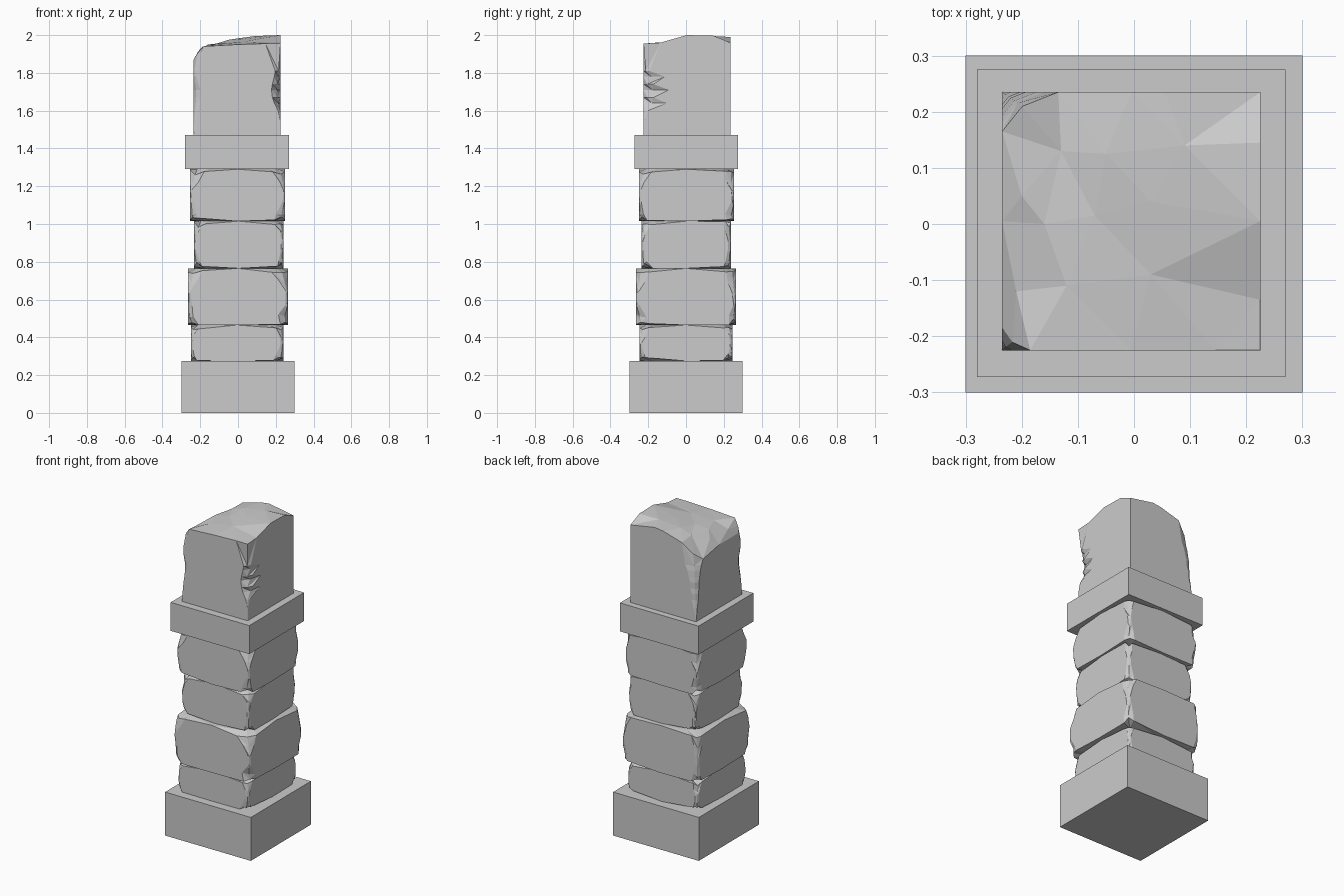
import bpy, bmesh, random
from mathutils import Vector
from mathutils.geometry import delaunay_2d_cdt

random.seed(7)
if "Cube" in bpy.data.objects:
    bpy.data.objects.remove(bpy.data.objects["Cube"])

GREY = (0.6, 0.6, 0.6, 1)
stone_mat = bpy.data.materials.new("grey_stone")
stone_mat.use_nodes = True
stone_mat.diffuse_color = GREY
stone_mat.node_tree.nodes["Principled BSDF"].inputs["Base Color"].default_value = GREY


def finish(name, bm):
    bmesh.ops.recalc_face_normals(bm, faces=bm.faces)
    mesh = bpy.data.meshes.new(name)
    bm.to_mesh(mesh)
    bm.free()
    mesh.materials.append(stone_mat)
    bpy.context.collection.objects.link(bpy.data.objects.new(name, mesh))


def ring(box, chips):
    """Square outline, each corner broken by a chip (length before, length after)."""
    x0, x1, y0, y1 = box
    corners = [Vector(p) for p in ((x0, y0), (x1, y0), (x1, y1), (x0, y1))]
    pts = []
    for i, p in enumerate(corners):
        nxt = corners[(i + 1) % 4]
        u, v = (corners[i - 1] - p).normalized(), (nxt - p).normalized()
        a, b = chips[i]
        pts += [p + u * a, p + (u * a + v * b) * 0.36, p + v * b, (p + nxt) / 2]
    return pts


def skin(bm, rings):
    """Join neighbouring rings with triangles."""
    for low, high in zip(rings, rings[1:]):
        for i in range(len(low)):
            j = (i + 1) % len(low)
            if i % 2:
                tris = (low[i], low[j], high[j]), (low[i], high[j], high[i])
            else:
                tris = (low[i], low[j], high[i]), (low[j], high[j], high[i])
            for t in tris:
                bm.faces.new(t)


def slab(name, box, z0, z1):
    bm = bmesh.new()
    low, high = [[bm.verts.new((x, y, z)) for x, y in
                  ((box[0], box[2]), (box[1], box[2]), (box[1], box[3]), (box[0], box[3]))]
                 for z in (z0, z1)]
    bm.faces.new(low)
    bm.faces.new(high)
    for i in range(4):
        j = (i + 1) % 4
        bm.faces.new((low[i], low[j], high[j], high[i]))
    finish(name, bm)


def rough_block(name, box, z0, z1, size):
    """Block with broken corners, worn most at its top and bottom."""
    bm = bmesh.new()
    rings = []

    def flat_ring(z):
        pts = ring(box, [(size, size)] * 4)
        return [bm.verts.new((p.x * 0.85, p.y * 0.85, z)) for p in pts]

    rings.append(flat_ring(z0))
    for t, wear in ((0, 1), (0.2, 0.65), (0.42, 0.3), (0.62, 0.25), (0.82, 0.6), (1, 1)):
        chips = [[size * wear * random.uniform(0.5, 1.25) for _ in range(2)] for _ in range(4)]
        row = []
        for i, p in enumerate(ring(box, chips)):
            drop = random.uniform(0, 0.022) if i % 4 < 3 else 0
            drop += 0.012 if i % 4 == 1 else 0
            z = z0 + t * (z1 - z0) + (drop if t == 0 else -drop)
            row.append(bm.verts.new((p.x, p.y, z)))
        rings.append(row)
    rings.append(flat_ring(z1))
    skin(bm, rings)
    bm.faces.new(rings[0])
    bm.faces.new(rings[-1])
    finish(name, bm)


# Base and collar
slab("base", (-0.3, 0.3, -0.3, 0.3), 0, 0.275)
slab("collar", (-0.28, 0.27, -0.273, 0.275), 1.29, 1.47)

# Stacked weathered blocks of the shaft
rough_block("lower_block", (-0.25, 0.24, -0.247, 0.245), 0.275, 0.465, 0.055)
rough_block("wide_block", (-0.265, 0.265, -0.265, 0.265), 0.465, 0.765, 0.07)
rough_block("narrow_block", (-0.232, 0.24, -0.235, 0.238), 0.765, 1.015, 0.05)
rough_block("upper_block", (-0.255, 0.25, -0.25, 0.255), 1.015, 1.29, 0.065)

# Broken top piece: level, then chips for front-right, left corners
cap_box = (-0.235, 0.225, -0.225, 0.235)
levels = [(1.47, 0, 0, 0, 0), (1.55, 0, 0, 0.01, 0.015), (1.6, 0.01, 0.02, 0.02, 0.03),
          (1.64, 0.03, 0.12, 0.03, 0.03), (1.67, 0.04, 0.05, 0.035, 0.04),
          (1.71, 0.045, 0.13, 0.035, 0.04), (1.74, 0.04, 0.05, 0.025, 0.05),
          (1.78, 0.03, 0.11, 0.015, 0.06), (1.81, 0.025, 0.03, 0.015, 0.075)]
bm = bmesh.new()
rings = []
for z, right_x, right_y, left, back in levels:
    chips = [(left, left), (right_x + 0.002, right_y + 0.002), (0.09, 0.17), (back, back * 0.7)]
    pts = ring(cap_box, [(a + 0.001, b + 0.001) for a, b in chips])
    pts[9] = Vector((cap_box[1], cap_box[3]))
    rings.append([bm.verts.new((p.x, p.y, z)) for p in pts])

# Uneven broken top surface
rim_z = [1.87, 1.9, 1.94, 1.95, 1.955, 1.955, 1.96, 2.0,
         1.997, 1.96, 1.99, 1.982, 1.945, 1.88, 1.84, 1.87]
rim = ring(cap_box, [(0.04, 0.05), (0.08, 0.09), (0.09, 0.17), (0.1, 0.07)])
rim[9] = Vector((cap_box[1], cap_box[3]))
inner = [(-0.21, -0.12, 1.915), (-0.16, 0, 1.95), (0.03, -0.09, 1.965), (-0.12, -0.11, 1.95),
         (0.03, 0.04, 1.98), (0.09, 0.14, 1.995), (-0.05, 0.125, 1.975),
         (-0.13, 0.13, 1.95), (-0.07, 0.015, 1.96), (-0.2, 0.05, 1.91)]
rim[5] = Vector((cap_box[1], cap_box[2]))
heights = rim_z + [p[2] for p in inner]
flat = rim + [Vector(p[:2]) for p in inner]
top = [bm.verts.new((p.x, p.y, z)) for p, z in zip(flat, heights)]
rings.append(top[:16])
skin(bm, rings)
tris = delaunay_2d_cdt(flat, [], [list(range(16))], 1, 1e-6)[2]
for t in tris:
    bm.faces.new([top[i] for i in t])
bm.faces.new(rings[0])
finish("broken_top", bm)
